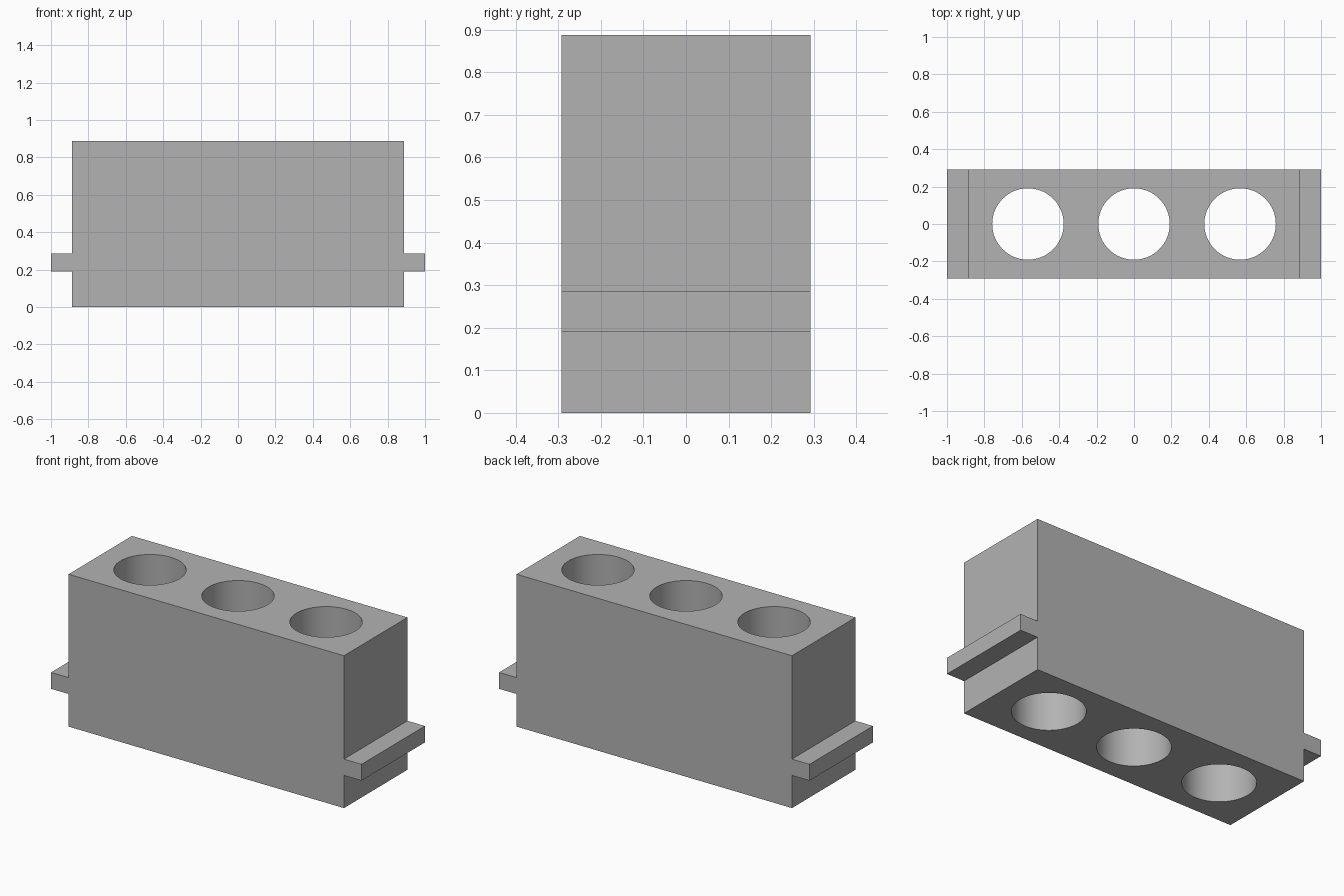
import bpy, bmesh, math

cube = bpy.data.objects.get("Cube")
if cube:
    bpy.data.objects.remove(cube, do_unlink=True)

HALF_X, HALF_Y, HEIGHT = 0.887, 0.292, 0.887
LIP_X, LIP_LOW, LIP_HIGH = 1.0, 0.19, 0.285
HOLE_RADIUS, HOLE_SPACING = 0.191, 0.567

grey = bpy.data.materials.new("plain grey")
grey.use_nodes = True
colour = (0.45, 0.45, 0.45, 1)
grey.diffuse_color = colour
grey.node_tree.nodes["Principled BSDF"].inputs["Base Color"].default_value = colour

# Block with side lips: one mirrored outline extruded front to back
right = [(HALF_X, 0), (HALF_X, LIP_LOW), (LIP_X, LIP_LOW),
         (LIP_X, LIP_HIGH), (HALF_X, LIP_HIGH), (HALF_X, HEIGHT)]
outline = right + [(-x, z) for x, z in reversed(right)]
bm = bmesh.new()
face = bm.faces.new([bm.verts.new((x, -HALF_Y, z)) for x, z in outline])
new = bmesh.ops.extrude_face_region(bm, geom=[face])["geom"]
bmesh.ops.translate(bm, vec=(0, 2 * HALF_Y, 0),
                    verts=[v for v in new if isinstance(v, bmesh.types.BMVert)])
bmesh.ops.recalc_face_normals(bm, faces=bm.faces)
mesh = bpy.data.meshes.new("holder_block")
bm.to_mesh(mesh)
bm.free()
mesh.materials.append(grey)
block = bpy.data.objects.new("holder_block", mesh)
bpy.context.collection.objects.link(block)

# Three round holes right through the block
cutters = []
for i in (-1, 0, 1):
    bpy.ops.mesh.primitive_cylinder_add(vertices=96, radius=HOLE_RADIUS, depth=2 * HEIGHT,
                                        location=(i * HOLE_SPACING, 0, HEIGHT / 2))
    cutter = bpy.context.object
    cutter.name = "hole_cutter"
    cutter.hide_render = True
    cutter.data.materials.append(grey)
    cutters.append(cutter)
    cut = block.modifiers.new("hole", "BOOLEAN")
    cut.operation = "DIFFERENCE"
    cut.solver = "EXACT"
    cut.object = cutter

bpy.ops.object.select_all(action="DESELECT")
block.select_set(True)
bpy.context.view_layer.objects.active = block
for name in [m.name for m in block.modifiers]:
    bpy.ops.object.modifier_apply(modifier=name)
for cutter in cutters:
    bpy.data.objects.remove(cutter, do_unlink=True)
bpy.ops.object.shade_smooth_by_angle(angle=math.radians(30))
